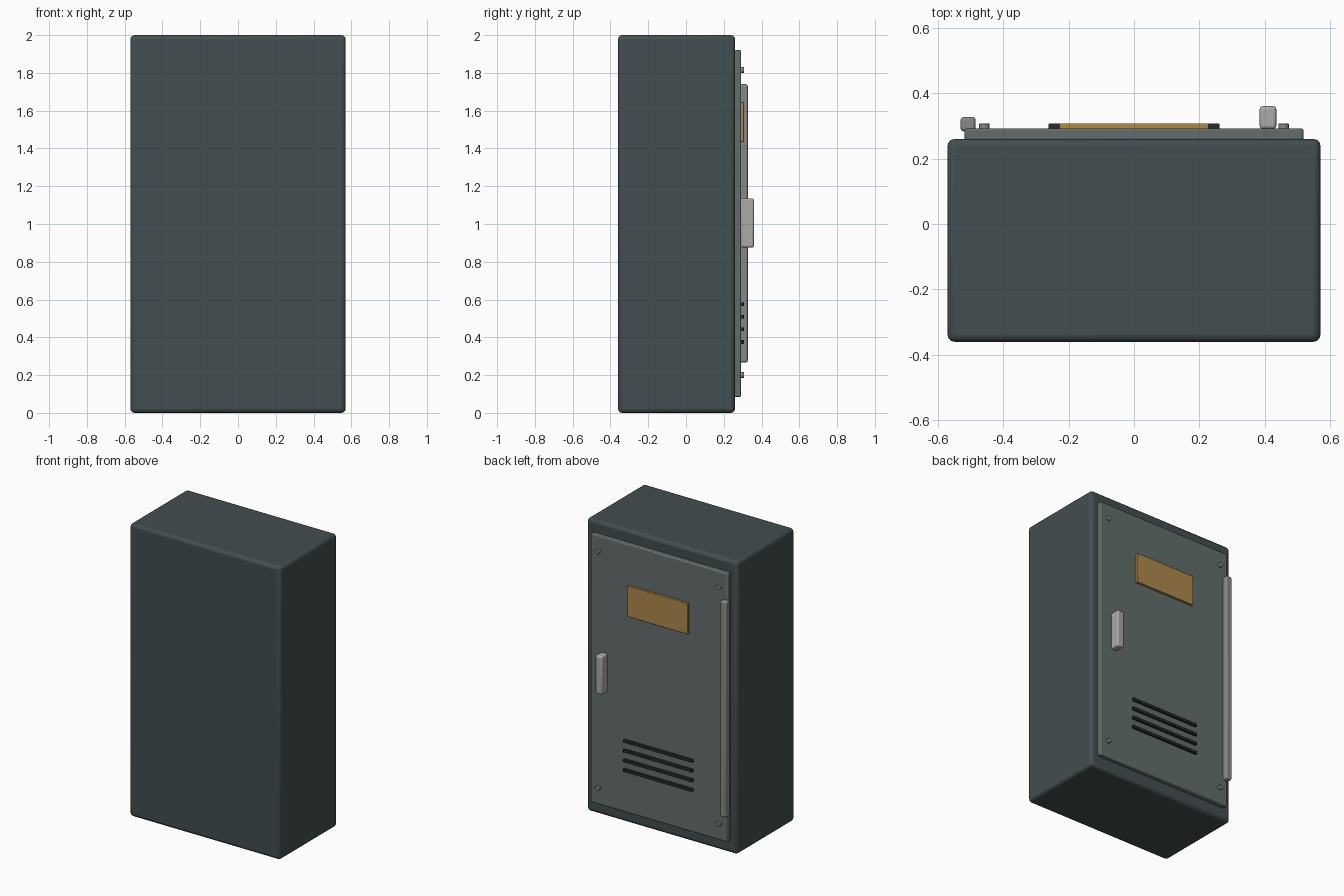
import bpy
import math

if "Cube" in bpy.data.objects:
    bpy.data.objects.remove(bpy.data.objects["Cube"])


def material(name, rgb):
    m = bpy.data.materials.new(name)
    m.diffuse_color = (*rgb, 1)
    m.use_nodes = True
    m.node_tree.nodes["Principled BSDF"].inputs["Base Color"].default_value = m.diffuse_color
    return m


BODY = material("dark_slate_paint", (0.055, 0.075, 0.08))
DOOR = material("slate_paint", (0.125, 0.155, 0.15))
STEEL = material("steel", (0.24, 0.25, 0.25))
BRIGHT = material("bright_steel", (0.40, 0.40, 0.39))
BRASS = material("brass", (0.42, 0.25, 0.07))
BLACK = material("vent_black", (0.02, 0.025, 0.025))


def finish(obj, name, mat, bevel=0, segments=3):
    obj.name = name
    obj.data.materials.append(mat)
    if bevel:
        b = obj.modifiers.new("rounded_edges", 'BEVEL')
        b.width = bevel
        b.segments = segments
    bpy.ops.object.shade_smooth_by_angle(angle=math.radians(35))
    return obj


def box(name, x, y, z, mat, bevel=0, segments=3):
    """Rounded box given by its (min, max) range on each axis."""
    bpy.ops.mesh.primitive_cube_add(size=1)
    obj = bpy.context.object
    ranges = (x, y, z)
    for v in obj.data.vertices:
        v.co = [(r[0] + r[1]) / 2 + c * (r[1] - r[0]) for c, r in zip(v.co, ranges)]
    return finish(obj, name, mat, bevel, segments)


# Cabinet body and door
box("cabinet_body", (-0.57, 0.57), (-0.36, 0.26), (0, 2), BODY, 0.022)
box("door_panel", (-0.518, 0.518), (0.255, 0.292), (0.085, 1.92), DOOR, 0.007, 2)

# Hinge rail, handle and name plate
box("hinge_rail", (-0.53, -0.484), (0.283, 0.327), (0.267, 1.74), STEEL, 0.01)
box("door_handle", (0.384, 0.435), (0.29, 0.36), (0.876, 1.136), BRIGHT, 0.01)
box("label_plate", (-0.228, 0.228), (0.288, 0.307), (1.434, 1.645), BRASS, 0.003, 2)

# Vent slats
for i in range(4):
    z = 0.376 + i * 0.0665
    box(f"vent_slat_{i + 1}", (-0.261, 0.261), (0.288, 0.307),
        (z - 0.01, z + 0.01), BLACK, 0.003, 2)

# Corner screws
for side, x in (("left", -0.457), ("right", 0.457)):
    for level, z in (("lower", 0.2), ("upper", 1.815)):
        bpy.ops.mesh.primitive_cylinder_add(
            vertices=20, radius=0.016, depth=0.02,
            location=(x, 0.297, z), rotation=(math.pi / 2, 0, 0))
        finish(bpy.context.object, f"screw_{level}_{side}", STEEL, 0.002, 2)
